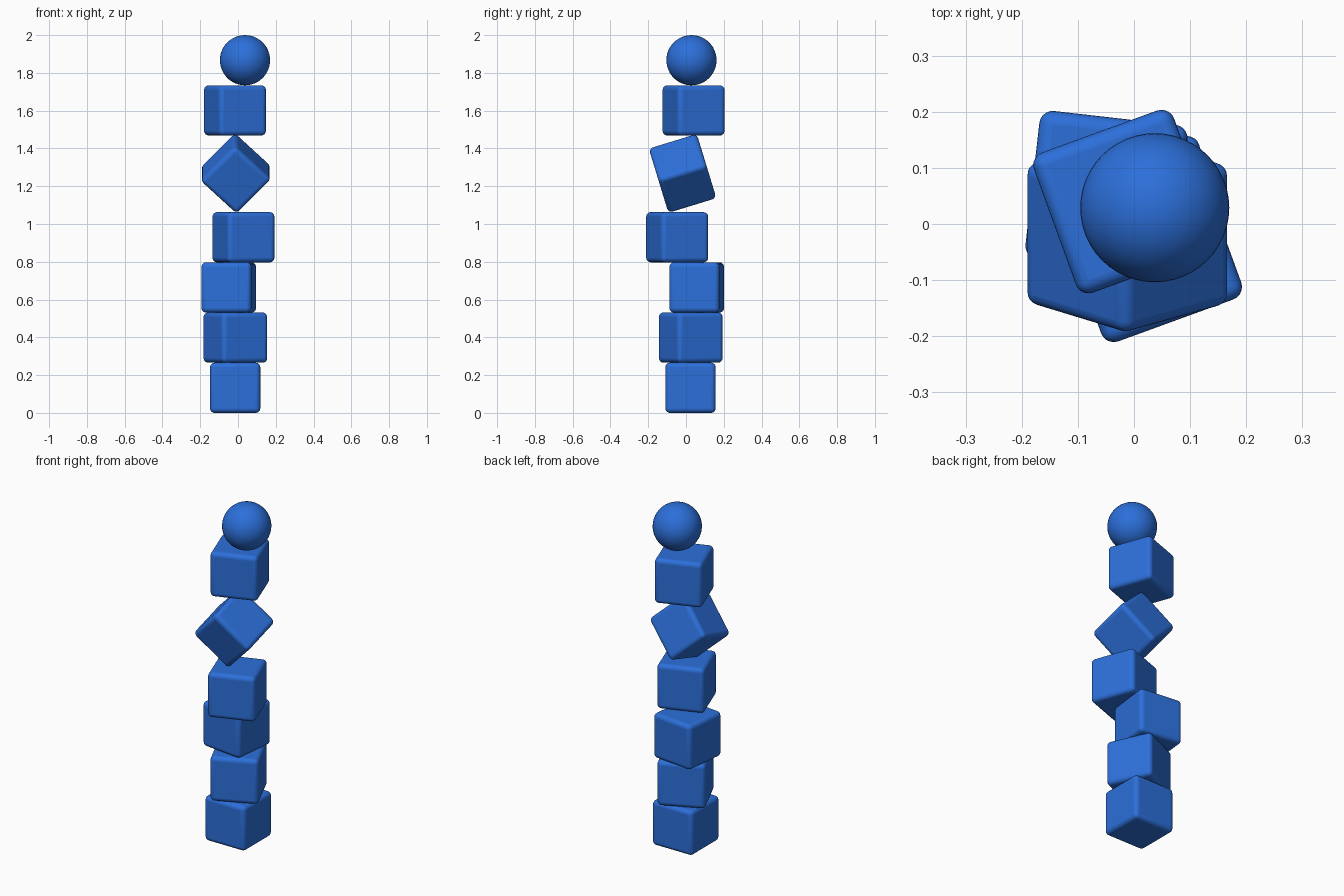
import bpy
from math import radians

if "Cube" in bpy.data.objects:
    bpy.data.objects.remove(bpy.data.objects["Cube"])

SIDE = 0.2657      # cube edge length
ROUND = 0.024      # edge rounding radius

blue = bpy.data.materials.new("blue")
blue.diffuse_color = (0.025, 0.16, 0.70, 1)
blue.use_nodes = True
blue.node_tree.nodes["Principled BSDF"].inputs["Base Color"].default_value = blue.diffuse_color


def rounded_cube(name, x, y, z, turn=0, tilt=0, roll=0):
    """Cube with rounded edges: roll about y, then tilt about x, then turn about z."""
    bpy.ops.mesh.primitive_cube_add(size=SIDE, location=(x, y, z))
    ob = bpy.context.object
    ob.name = name
    ob.rotation_mode = 'YXZ'
    ob.rotation_euler = (radians(tilt), radians(roll), radians(turn))
    bevel = ob.modifiers.new("round_edges", 'BEVEL')
    bevel.width = ROUND
    bevel.segments = 5
    ob.data.materials.append(blue)
    bpy.ops.object.shade_smooth_by_angle(angle=radians(40))
    return ob


# Four lower blocks, stacked flat: x, y, turn
lower = [(-0.015, 0.024, 0), (-0.014, 0.025, 24.5), (-0.049, 0.057, -6.5), (0.029, -0.047, 20)]
for i, (x, y, turn) in enumerate(lower):
    rounded_cube(f"block_{i + 1}", x, y, SIDE * (i + 0.5), turn)

# Block balanced on its corner
rounded_cube("tipped_block", -0.012, -0.018, 1.268, tilt=17, roll=43.8)

# Top block
rounded_cube("top_block", -0.016, 0.040, 2 - SIDE * 1.5, 20)

# Ball on top
bpy.ops.mesh.primitive_uv_sphere_add(segments=48, ring_count=24, radius=SIDE / 2,
                                     location=(0.037, 0.029, 2 - SIDE / 2))
ball = bpy.context.object
ball.name = "ball"
ball.data.materials.append(blue)
bpy.ops.object.shade_smooth()
